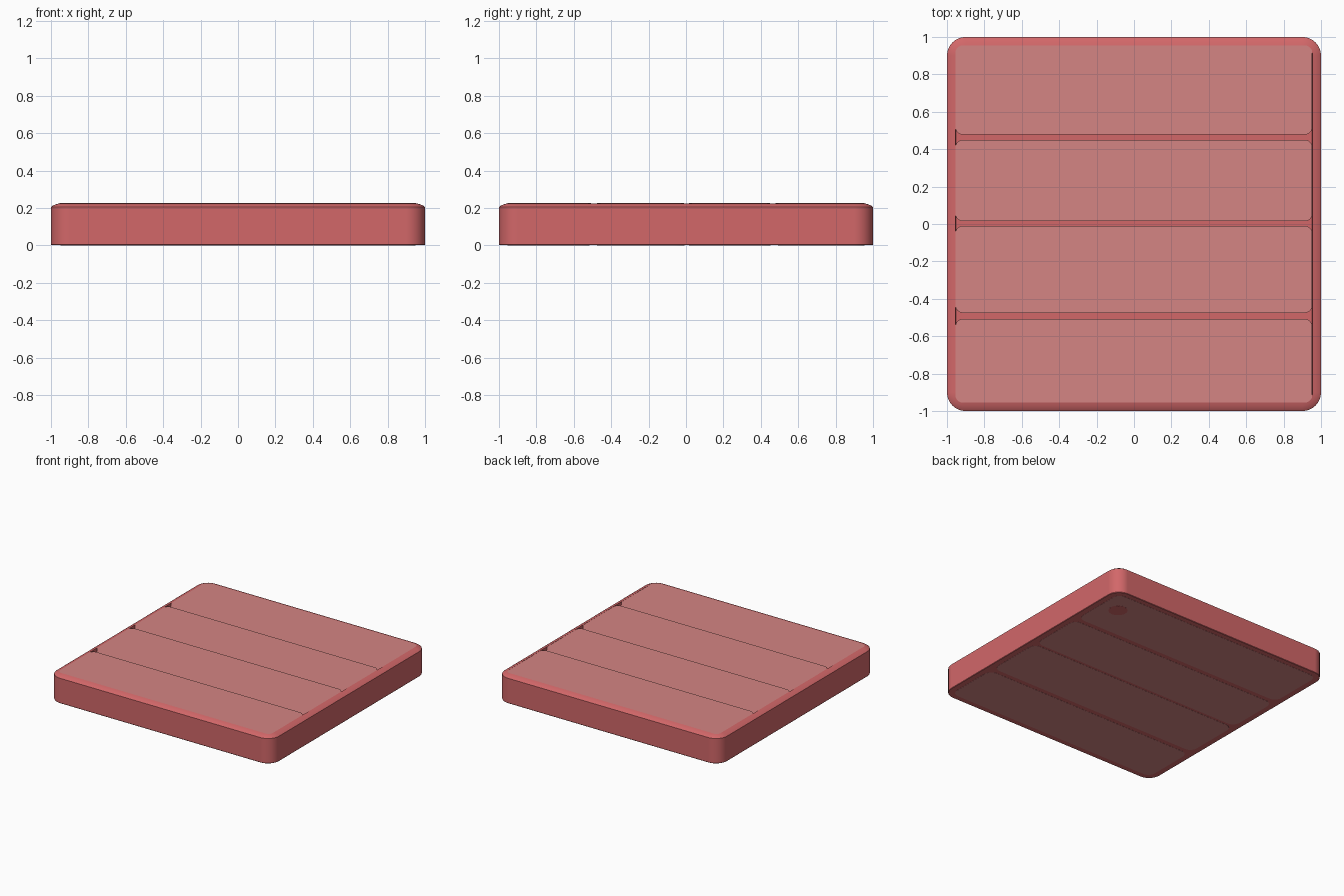
import bpy, bmesh, math

if "Cube" in bpy.data.objects:
    bpy.data.objects.remove(bpy.data.objects["Cube"])


def material(name, rgb):
    m = bpy.data.materials.new(name)
    m.diffuse_color = (*rgb, 1)
    m.use_nodes = True
    m.node_tree.nodes["Principled BSDF"].inputs["Base Color"].default_value = m.diffuse_color
    return m


RED = material("soft red", (0.645, 0.136, 0.141))
PINK = material("dusty pink", (0.66, 0.235, 0.227))


def ring(x0, x1, y0, y1, r, inset, z, seg=8):
    """Rounded rectangle outline, counter-clockwise from above."""
    x0, x1, y0, y1 = x0 + inset, x1 - inset, y0 + inset, y1 - inset
    r = max(r - inset, 0.012)
    pts = []
    corners = [(x1 - r, y1 - r), (x0 + r, y1 - r), (x0 + r, y0 + r), (x1 - r, y0 + r)]
    for q, (cx, cy) in enumerate(corners):
        for i in range(seg + 1):
            a = math.pi / 2 * (q + i / seg)
            pts.append((cx + r * math.cos(a), cy + r * math.sin(a), z))
    return pts


def slab(name, x0, x1, y0, y1, r, levels, mat, angle=25):
    """Closed rounded slab lofted through (z, inset) levels."""
    bm = bmesh.new()
    rings = [[bm.verts.new(p) for p in ring(x0, x1, y0, y1, r, ins, z)] for z, ins in levels]
    n = len(rings[0])
    for a, b in zip(rings, rings[1:]):
        for i in range(n):
            j = (i + 1) % n
            bm.faces.new((a[i], a[j], b[j], b[i]))
    bm.faces.new(rings[0][::-1])
    bm.faces.new(rings[-1])
    me = bpy.data.meshes.new(name)
    bm.to_mesh(me)
    bm.free()
    ob = bpy.data.objects.new(name, me)
    bpy.context.collection.objects.link(ob)
    me.materials.append(mat)
    bpy.context.view_layer.objects.active = ob
    ob.select_set(True)
    bpy.ops.object.shade_smooth_by_angle(angle=math.radians(angle))
    ob.select_set(False)
    # Keep the large flat faces evenly shaded
    wn = ob.modifiers.new("even_shading", 'WEIGHTED_NORMAL')
    wn.weight = 100
    wn.keep_sharp = True
    return ob


# Main body: sloping rim around a shallow tray that holds the boards
slab("body", -1, 1, -1, 1, 0.1,
     [(0.0015, 0.003), (0.005, 0.0), (0.205, 0.0), (0.214, 0.012),
      (0.221, 0.03), (0.225, 0.045), (0.2, 0.047)], RED)

# Four boards set into the tray, with narrow grooves between them
top_spans = [(0.478, 0.955), (0.015, 0.450), (-0.475, -0.010), (-0.955, -0.508)]
for k, (y0, y1) in enumerate(top_spans, 1):
    slab(f"top_board_{k}", -0.955, 0.953, y0, y1, 0.04,
         [(0.15, 0.0), (0.2255, 0.0)], PINK, angle=180)

# Matching thin boards on the underside
bottom_spans = [(0.492, 0.955), (0.015, 0.452), (-0.475, -0.008), (-0.955, -0.515)]
for k, (y0, y1) in enumerate(bottom_spans, 1):
    slab(f"bottom_board_{k}", -0.95, 0.95, y0, y1, 0.06,
         [(0.0005, 0.0), (0.004, 0.0)], PINK)

# Small round spot on the underside
slab("underside_spot", 0.73, 0.87, 0.70, 0.84, 0.07, [(0.0, 0.0), (0.004, 0.0)], RED)
